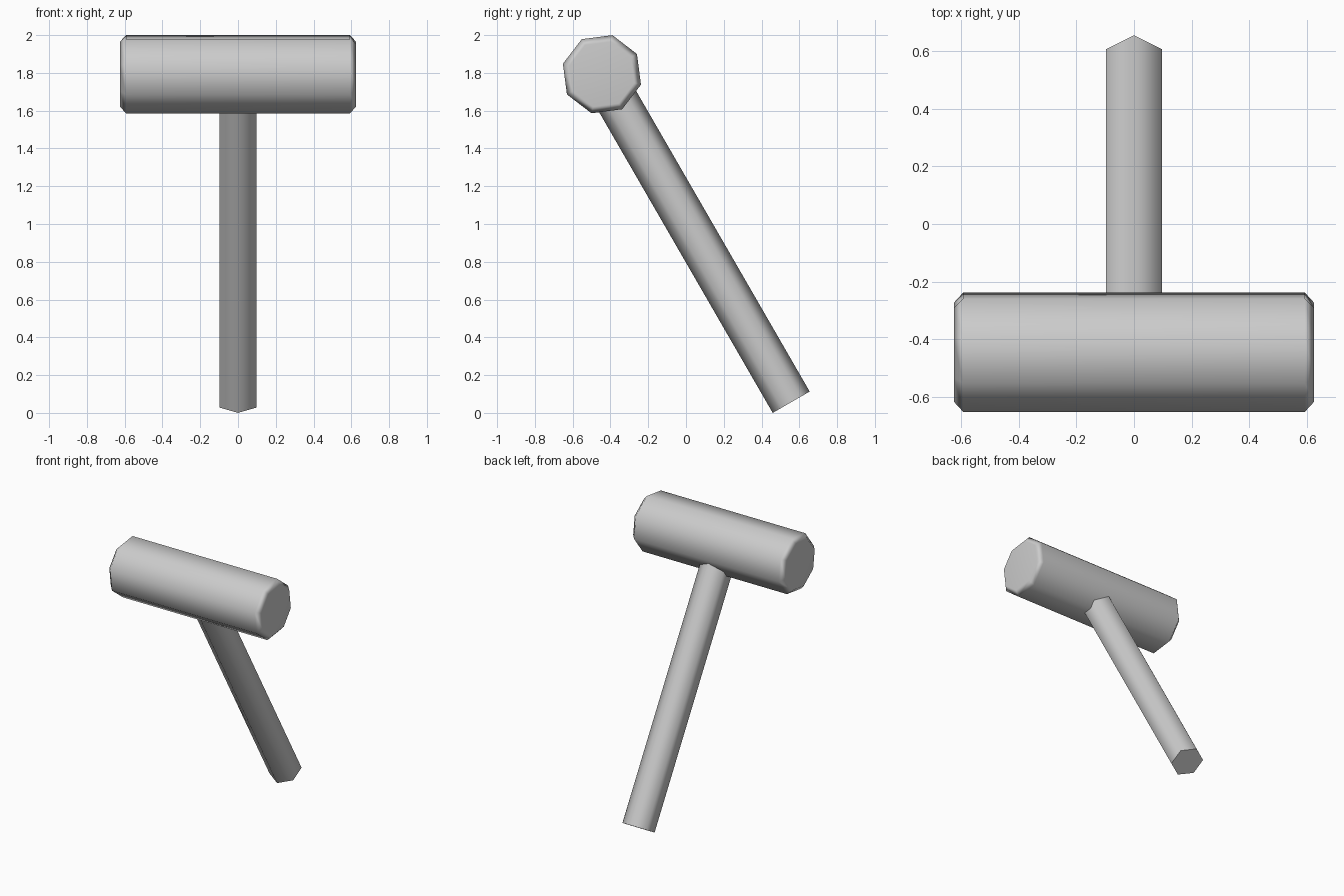
import bpy, bmesh, math
from mathutils import Matrix, Vector

if "Cube" in bpy.data.objects:
    bpy.data.objects.remove(bpy.data.objects["Cube"])

HEAD_CENTRE = Vector((0, -0.445, 1.793))
GRIP_END = Vector((0, 0.557, 0.0565))

grey = bpy.data.materials.new("plain grey")
grey.diffuse_color = (0.6, 0.6, 0.6, 1)
grey.use_nodes = True
grey.node_tree.nodes["Principled BSDF"].inputs["Base Color"].default_value = grey.diffuse_color


def lathe(name, sides, rings, start, matrix, smooth_angle):
    """Faceted bar along local z from (z, radius) rings, capped at both ends."""
    bm = bmesh.new()
    loops = []
    for z, r in rings:
        angles = [math.radians(start) + 2 * math.pi * i / sides for i in range(sides)]
        loops.append([bm.verts.new((r * math.cos(a), r * math.sin(a), z)) for a in angles])
    for low, high in zip(loops, loops[1:]):
        for i in range(sides):
            j = (i + 1) % sides
            bm.faces.new((low[i], low[j], high[j], high[i]))
    bm.faces.new(loops[0][::-1])
    bm.faces.new(loops[-1])
    bm.transform(matrix)
    bmesh.ops.recalc_face_normals(bm, faces=bm.faces)
    mesh = bpy.data.meshes.new(name)
    bm.to_mesh(mesh)
    bm.free()
    mesh.materials.append(grey)
    ob = bpy.data.objects.new(name, mesh)
    bpy.context.collection.objects.link(ob)
    bpy.ops.object.select_all(action='DESELECT')
    ob.select_set(True)
    bpy.context.view_layer.objects.active = ob
    bpy.ops.object.shade_smooth_by_angle(angle=math.radians(smooth_angle))
    return ob


# Octagonal mallet head with chamfered ends; local x, y, z map to world y, z, x
across = Matrix(((0, 0, 1, 0), (1, 0, 0, 0), (0, 1, 0, 0), (0, 0, 0, 1)))
head = lathe("mallet_head", 8,
             [(-0.625, 0.178), (-0.593, 0.214), (0.593, 0.214), (0.625, 0.178)],
             30, Matrix.Translation(HEAD_CENTRE) @ across, 65)
weighted = head.modifiers.new("flat_ends", 'WEIGHTED_NORMAL')
weighted.keep_sharp = True

# Hexagonal handle leaning into the middle of the head
length = (HEAD_CENTRE - GRIP_END).length
lean = Matrix.Rotation(math.radians(30), 4, 'X')
lathe("handle", 6, [(0, 0.113), (length, 0.113)], 90,
      Matrix.Translation(GRIP_END) @ lean, 65)
